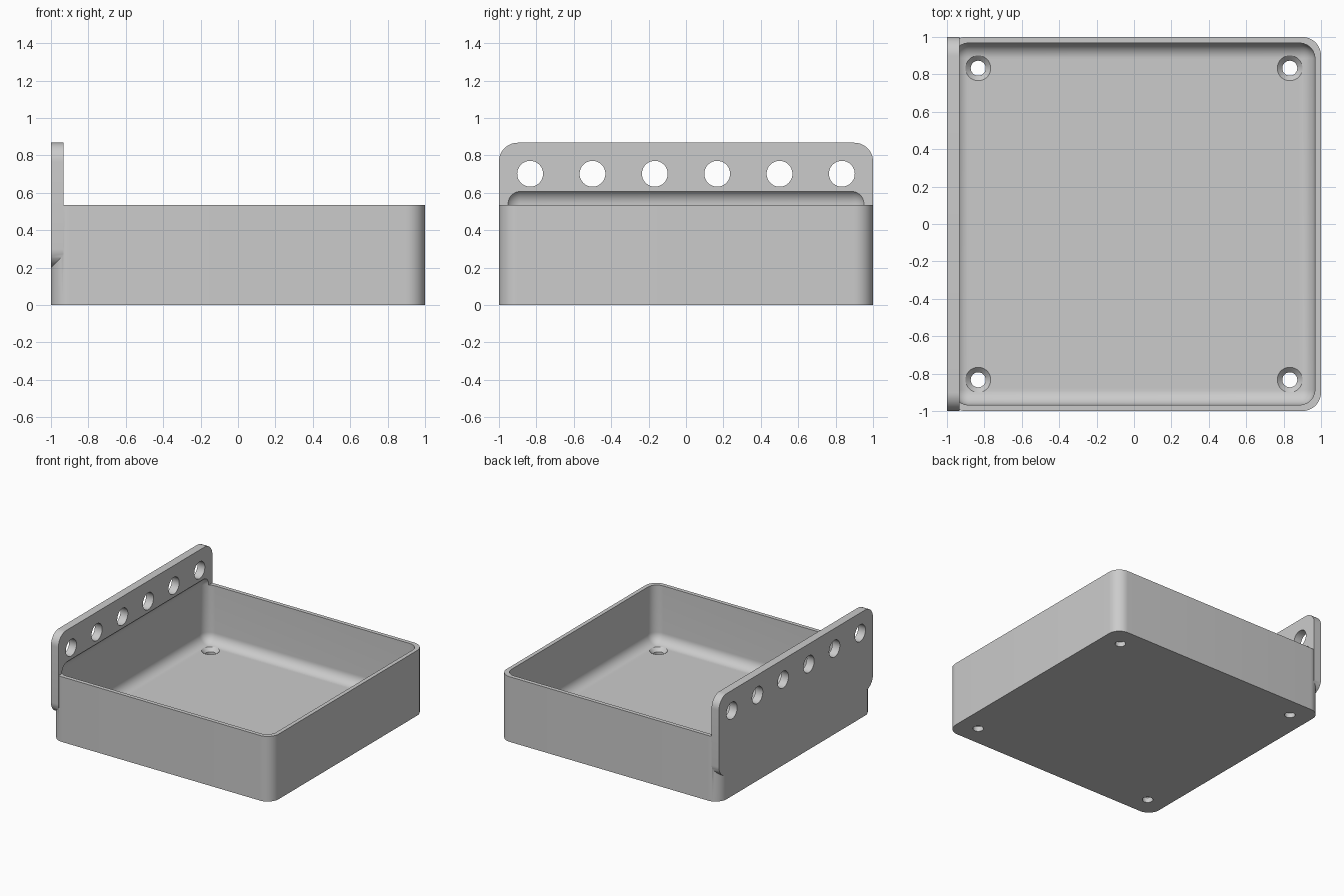
import bpy, bmesh, math
from mathutils import Matrix, Vector

cube = bpy.data.objects.get("Cube")
if cube:
    bpy.data.objects.remove(cube)

# Material
grey = bpy.data.materials.new("light grey")
grey.use_nodes = True
colour = (0.6, 0.6, 0.6, 1)
grey.diffuse_color = colour
grey.node_tree.nodes["Principled BSDF"].inputs["Base Color"].default_value = colour


def finish(name, bm):
    mesh = bpy.data.meshes.new(name)
    bmesh.ops.recalc_face_normals(bm, faces=bm.faces)
    bm.to_mesh(mesh)
    bm.free()
    ob = bpy.data.objects.new(name, mesh)
    mesh.materials.append(grey)
    bpy.context.collection.objects.link(ob)
    return ob


def rounded_box(name, low, high, radius, axis=None, segments=12):
    """Box with all edges rounded, or only those along one axis."""
    low, high = Vector(low), Vector(high)
    bm = bmesh.new()
    bmesh.ops.create_cube(bm, size=1)
    for v in bm.verts:
        v.co = (low + high) / 2 + v.co * (high - low)
    edges = [e for e in bm.edges if axis is None
             or abs((e.verts[0].co - e.verts[1].co).normalized()[axis]) > 0.9]
    bmesh.ops.bevel(bm, geom=edges, offset=radius, segments=segments,
                    profile=0.5, affect='EDGES')
    return finish(name, bm)


def cone(bm, centre, r_low, r_high, depth, rotation=Matrix()):
    bmesh.ops.create_cone(bm, cap_ends=True, segments=48, radius1=r_low, radius2=r_high,
                          depth=depth, matrix=Matrix.Translation(centre) @ rotation)


def combine(target, tool, operation):
    mod = target.modifiers.new(operation.lower(), 'BOOLEAN')
    mod.operation = operation
    mod.solver = 'EXACT'
    mod.object = tool
    bpy.context.view_layer.objects.active = target
    bpy.ops.object.modifier_apply(modifier=mod.name)
    bpy.data.objects.remove(tool)


WALL, FLOOR, RIM = 0.033, 0.067, 0.535
BACK = -0.933

# Tray body and upright mounting plate
tray = rounded_box("tray", (-1, -1, 0), (1, 1, RIM), 0.1, axis=2)
plate = rounded_box("mounting_plate", (-1, -1, 0.2), (BACK, 1, 0.868), 0.1, axis=0)
combine(tray, plate, 'UNION')

# Hollow, which also undercuts the plate just above the rim
inner = 1 - WALL
hollow = rounded_box("hollow_cutter", (-inner, -inner, FLOOR), (inner, inner, 0.623), 0.082)
combine(tray, hollow, 'DIFFERENCE')

# Row of mounting holes through the plate
bm = bmesh.new()
for i in range(6):
    cone(bm, (-1, (i - 2.5) / 3, 0.702), 0.069, 0.069, 0.4,
         Matrix.Rotation(math.pi / 2, 4, 'Y'))
combine(tray, finish("plate_hole_cutter", bm), 'DIFFERENCE')

# Countersunk screw holes in the floor
through, sinks = bmesh.new(), bmesh.new()
for x in (-0.833, 0.833):
    for y in (-0.833, 0.833):
        cone(through, (x, y, 0.05), 0.04, 0.04, 0.3)
        cone(sinks, (x, y, FLOOR), 0.037, 0.097, 0.06)
combine(tray, finish("screw_hole_cutter", through), 'DIFFERENCE')
combine(tray, finish("countersink_cutter", sinks), 'DIFFERENCE')

# Smooth rounds, crisp edges
bpy.ops.object.select_all(action='DESELECT')
tray.select_set(True)
bpy.context.view_layer.objects.active = tray
bpy.ops.object.shade_smooth_by_angle(angle=math.radians(30))
